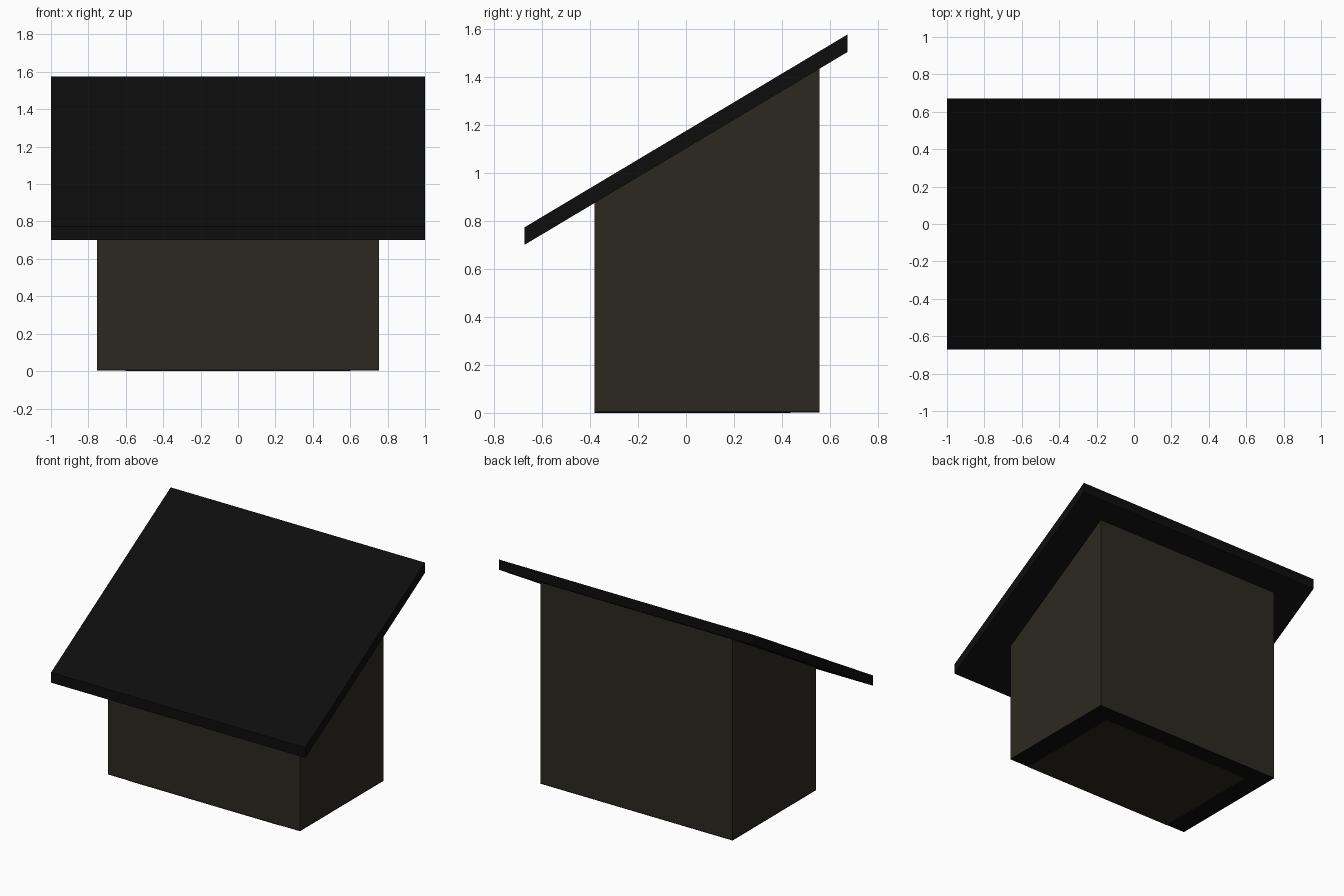
import bpy
import bmesh
from mathutils import Vector

default = bpy.data.objects.get("Cube")
if default:
    bpy.data.objects.remove(default, do_unlink=True)


def make_material(name, color):
    mat = bpy.data.materials.new(name)
    mat.use_nodes = True
    mat.diffuse_color = color
    bsdf = mat.node_tree.nodes["Principled BSDF"]
    bsdf.inputs["Base Color"].default_value = color
    bsdf.inputs["Roughness"].default_value = 0.9
    return mat


def extrude_profile(name, profile, half_width, mat):
    """Sweep a side profile of (y, z) points across x."""
    bm = bmesh.new()
    face = bm.faces.new([bm.verts.new((-half_width, y, z)) for y, z in profile])
    swept = bmesh.ops.extrude_face_region(bm, geom=[face])["geom"]
    verts = [v for v in swept if isinstance(v, bmesh.types.BMVert)]
    bmesh.ops.translate(bm, verts=verts, vec=Vector((2 * half_width, 0, 0)))
    bmesh.ops.recalc_face_normals(bm, faces=bm.faces)
    mesh = bpy.data.meshes.new(name)
    bm.to_mesh(mesh)
    bm.free()
    mesh.materials.append(mat)
    obj = bpy.data.objects.new(name, mesh)
    bpy.context.collection.objects.link(obj)
    return obj


def rect(y0, y1, z0, z1):
    return [(y0, z0), (y1, z0), (y1, z1), (y0, z1)]


def roof_under(y):
    return 0.70 + (y + EAVE) * 0.597


EAVE = 0.672
ROOF_DEPTH = 0.073
FRONT, BACK = -0.382, 0.555
HALF_WIDTH = 0.755
BASE_TOP = 0.008

wall_mat = make_material("wall_brown", (0.025, 0.022, 0.015, 1))
dark_mat = make_material("roof_black", (0.004, 0.004, 0.004, 1))

# Walls: one block whose top follows the roof slope
extrude_profile("walls", [(FRONT, BASE_TOP), (BACK, BASE_TOP),
                          (BACK, roof_under(BACK)), (FRONT, roof_under(FRONT))],
                HALF_WIDTH, wall_mat)

# Single-pitch roof with plumb-cut eaves
low, high = roof_under(-EAVE), roof_under(EAVE)
extrude_profile("roof", [(-EAVE, low), (EAVE, high),
                         (EAVE, high + ROOF_DEPTH), (-EAVE, low + ROOF_DEPTH)],
                1.0, dark_mat)

# Thin dark base with a floor panel set in its underside, open to the front
extrude_profile("base", rect(FRONT, BACK, 0.002, BASE_TOP), HALF_WIDTH, dark_mat)
extrude_profile("floor_panel", rect(FRONT, BACK - 0.12, 0, 0.005),
                HALF_WIDTH - 0.153, wall_mat)
